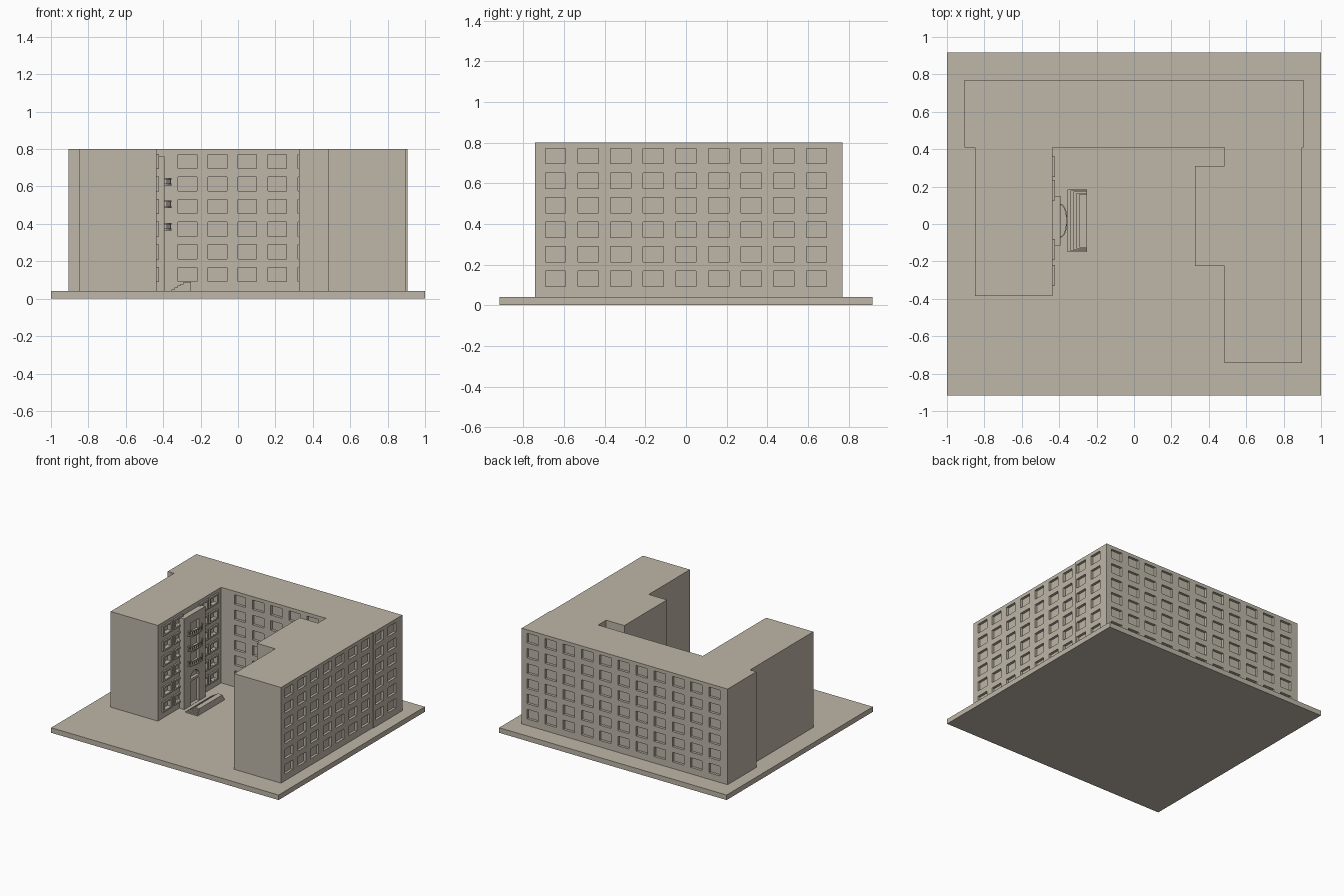
import bpy, bmesh, math

if "Cube" in bpy.data.objects:
    bpy.data.objects.remove(bpy.data.objects["Cube"])

stone = bpy.data.materials.new("warm_grey_stone")
stone.diffuse_color = (0.515, 0.468, 0.392, 1)
stone.use_nodes = True
stone.node_tree.nodes["Principled BSDF"].inputs["Base Color"].default_value = stone.diffuse_color


def finish(name, bm):
    bmesh.ops.recalc_face_normals(bm, faces=bm.faces[:])
    mesh = bpy.data.meshes.new(name)
    bm.to_mesh(mesh)
    bm.free()
    mesh.materials.append(stone)
    ob = bpy.data.objects.new(name, mesh)
    bpy.context.collection.objects.link(ob)
    return ob


def box(bm, x, y, z):
    """Add a box from three (min, max) ranges."""
    verts = bmesh.ops.create_cube(bm, size=1)["verts"]
    for v in verts:
        v.co = [(r[0] + r[1]) / 2 + c * (r[1] - r[0]) for r, c in zip((x, y, z), v.co)]


def prism(bm, points, direction):
    """Extrude a closed outline along a direction."""
    face = bm.faces.new([bm.verts.new(p) for p in points])
    out = bmesh.ops.extrude_face_region(bm, geom=[face])["geom"]
    bmesh.ops.translate(bm, vec=direction, verts=[e for e in out if isinstance(e, bmesh.types.BMVert)])


def cut(target, cutter):
    mod = target.modifiers.new("openings", "BOOLEAN")
    mod.operation = "DIFFERENCE"
    mod.solver = "EXACT"
    mod.object = cutter
    cutter.hide_render = True
    cutter.hide_viewport = True


def mid(c, w):
    return (c - w / 2, c + w / 2)


ROWS = [0.13 + 0.1208 * i for i in range(6)]
WING_COLUMNS = [0.305, 0.18, -0.135, -0.275]
WALL = -0.435   # courtyard face of the left wing
W, H, DEPTH = 0.10, 0.076, 0.02

# Ground slab
bm = bmesh.new()
box(bm, (-1, 1), (-0.918, 0.918), (0, 0.04))
finish("ground_slab", bm)

# Building body from its footprint
outline = [(-0.905, 0.77), (-0.905, 0.41), (-0.85, 0.41), (-0.85, -0.385),
           (WALL, -0.385), (WALL, 0.41), (0.485, 0.41), (0.485, 0.31),
           (0.325, 0.31), (0.325, -0.225), (0.485, -0.225), (0.485, -0.742),
           (0.898, -0.742), (0.898, 0.41), (0.905, 0.41), (0.905, 0.77)]
bm = bmesh.new()
prism(bm, [(x, y, 0.04) for x, y in outline], (0, 0, 0.76))
body = finish("building", bm)

# Window recesses
bm = bmesh.new()
for z in ROWS:
    for i in range(11):
        box(bm, mid(-0.79 + 0.16 * i, W), (0.77 - DEPTH, 0.80), mid(z, H))
    for i in range(5):
        box(bm, mid(-0.27 + 0.16 * i, W), (0.38, 0.41 + DEPTH), mid(z, H))
    for i in range(9):
        y = -0.642 + 0.1605 * i
        face = 0.905 if y > 0.41 else 0.898
        box(bm, (face - DEPTH, 0.93), mid(y, W), mid(z, H))
    for y in WING_COLUMNS:
        box(bm, (WALL - DEPTH, WALL + 0.03), mid(y, 0.08), mid(z, 0.055))
cut(body, finish("window_cutter", bm))

# Raised frames round the courtyard windows of the left wing
bm = bmesh.new()
for z in ROWS:
    for y in WING_COLUMNS:
        for s in (-1, 1):
            box(bm, (WALL - 0.002, WALL + 0.012), mid(y + s * 0.0475, 0.015), mid(z, 0.08))
            box(bm, (WALL - 0.002, WALL + 0.012), mid(y, 0.08), mid(z + s * 0.034, 0.012))
finish("window_frames", bm)

# Entrance bay
MID_Y, FRONT = 0.018, -0.392
bm = bmesh.new()
box(bm, (WALL - 0.002, FRONT), (-0.115, 0.15), (0.04, 0.76))
bay = finish("entrance_bay", bm)

# Doorway, arched fanlight, balcony doors and top window
FLOORS = [0.365, 0.485, 0.605]
bm = bmesh.new()
box(bm, (FRONT - 0.025, FRONT + 0.05), mid(MID_Y, 0.11), (0.042, 0.23))
arch = [(FRONT - 0.025, MID_Y + 0.055 * math.cos(math.pi * i / 12),
         0.25 + 0.055 * math.sin(math.pi * i / 12)) for i in range(13)]
prism(bm, arch, (0.075, 0, 0))
for z in FLOORS:
    box(bm, (FRONT - 0.025, FRONT + 0.05), mid(MID_Y, 0.11), (z + 0.01, z + 0.09))
cut(bay, finish("bay_cutter", bm))

# Curved balconies: floor, handrail and balusters
R_Y, R_X = 0.09, 0.036


def bow(z, height, bm):
    pts = [(FRONT - 0.002, MID_Y - R_Y, z)]
    pts += [(FRONT + R_X * math.sin(math.pi * i / 16), MID_Y - R_Y * math.cos(math.pi * i / 16), z)
            for i in range(17)]
    pts.append((FRONT - 0.002, MID_Y + R_Y, z))
    prism(bm, pts, (0, 0, height))


def rail(z, height, bm):
    arc = [(math.sin(math.pi * i / 16), -math.cos(math.pi * i / 16)) for i in range(17)]
    ring = [(FRONT + R_X * s, MID_Y + R_Y * c, z) for s, c in arc]
    ring += [(FRONT + (R_X - 0.007) * s, MID_Y + (R_Y - 0.007) * c, z) for s, c in reversed(arc)]
    prism(bm, ring, (0, 0, height))


bm = bmesh.new()
for z in FLOORS:
    bow(z, 0.01, bm)
    rail(z + 0.032, 0.008, bm)
    for i in range(1, 12):
        a = math.pi * i / 12
        box(bm, mid(FRONT + (R_X - 0.0035) * math.sin(a), 0.005),
            mid(MID_Y - (R_Y - 0.0035) * math.cos(a), 0.005), (z + 0.009, z + 0.033))
finish("balconies", bm)

# Entrance steps, rising away from the door
bm = bmesh.new()
for i in range(5):
    inset = 0.006 * i
    box(bm, (-0.355 + 0.016 * i, -0.25), (-0.15 + inset, 0.185 - inset), (0.04 + 0.01 * i, 0.05 + 0.01 * i))
finish("entrance_steps", bm)
